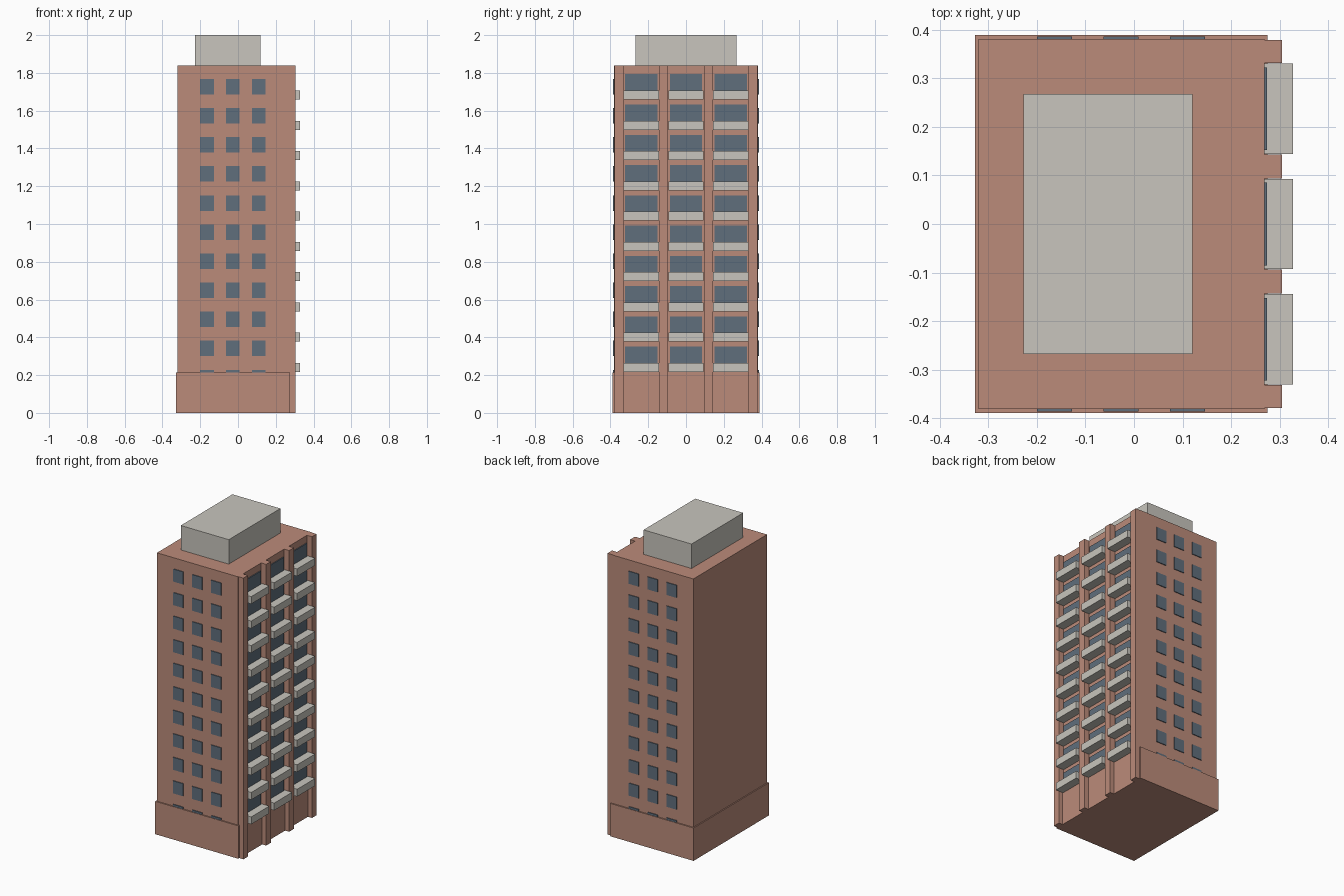
import bpy

cube = bpy.data.objects.get("Cube")
if cube:
    bpy.data.objects.remove(cube, do_unlink=True)


def material(name, r, g, b):
    mat = bpy.data.materials.new(name)
    mat.use_nodes = True
    mat.diffuse_color = (r, g, b, 1)
    mat.node_tree.nodes["Principled BSDF"].inputs["Base Color"].default_value = (r, g, b, 1)
    return mat


BRICK = material("brick", 0.50, 0.26, 0.195)
CONCRETE = material("pale concrete", 0.58, 0.56, 0.51)
GLASS = material("blue grey glass", 0.115, 0.156, 0.20)

BOX_FACES = [(0, 1, 3, 2), (4, 6, 7, 5), (0, 4, 5, 1),
             (2, 3, 7, 6), (0, 2, 6, 4), (1, 5, 7, 3)]


def boxes(name, mat, extents):
    """One object made of boxes, each given as (x range, y range, z range)."""
    verts, faces = [], []
    for xs, ys, zs in extents:
        start = len(verts)
        verts += [(x, y, z) for x in xs for y in ys for z in zs]
        faces += [[start + i for i in face] for face in BOX_FACES]
    mesh = bpy.data.meshes.new(name)
    mesh.from_pydata(verts, [], faces)
    mesh.materials.append(mat)
    obj = bpy.data.objects.new(name, mesh)
    bpy.context.collection.objects.link(obj)
    return obj


ROOF = 1.84
WALL = 0.268      # balcony side wall
SIDE = 0.381      # half depth of the tower
BAY = 0.237       # distance between balcony columns
FLOOR = 0.1602    # balcony floor height

# Main volumes
boxes("tower", BRICK, [((-0.32, WALL), (-SIDE, SIDE), (0, ROOF))])
boxes("podium", BRICK, [((-0.327, 0.275), (-0.389, 0.389), (0, 0.215))])
boxes("roof_plant_room", CONCRETE, [((-0.227, 0.12), (-0.267, 0.267), (ROOF, 2))])

# Full height piers framing the balcony bays
boxes("piers", BRICK, [((WALL - 0.02, 0.304), (y0, y1), (0, ROOF))
                       for y0, y1 in ((-0.378, -0.331), (-0.143, -0.094),
                                      (0.094, 0.143), (0.331, 0.378))])

# Balconies and the wide windows behind them
balconies, balcony_windows = [], []
for column in (-1, 0, 1):
    y = column * BAY
    for floor in range(10):
        z = 0.217 + floor * FLOOR
        balconies.append(((WALL - 0.002, 0.327), (y - 0.093, y + 0.093), (z, z + 0.048)))
        balcony_windows.append(((WALL - 0.002, 0.274), (y - 0.085, y + 0.085),
                                (z + 0.04, z + 0.134)))
boxes("balconies", CONCRETE, balconies)
boxes("balcony_windows", GLASS, balcony_windows)

# Small windows on the front and back walls
for name, side in (("front_windows", -1), ("back_windows", 1)):
    ys = sorted((side * (SIDE - 0.002), side * (SIDE + 0.005)))
    boxes(name, GLASS, [((x - 0.036, x + 0.036), ys, (z - 0.041, z + 0.041))
                        for x in (-0.164, -0.027, 0.11)
                        for z in (0.187 + row * 0.154 for row in range(11))])
